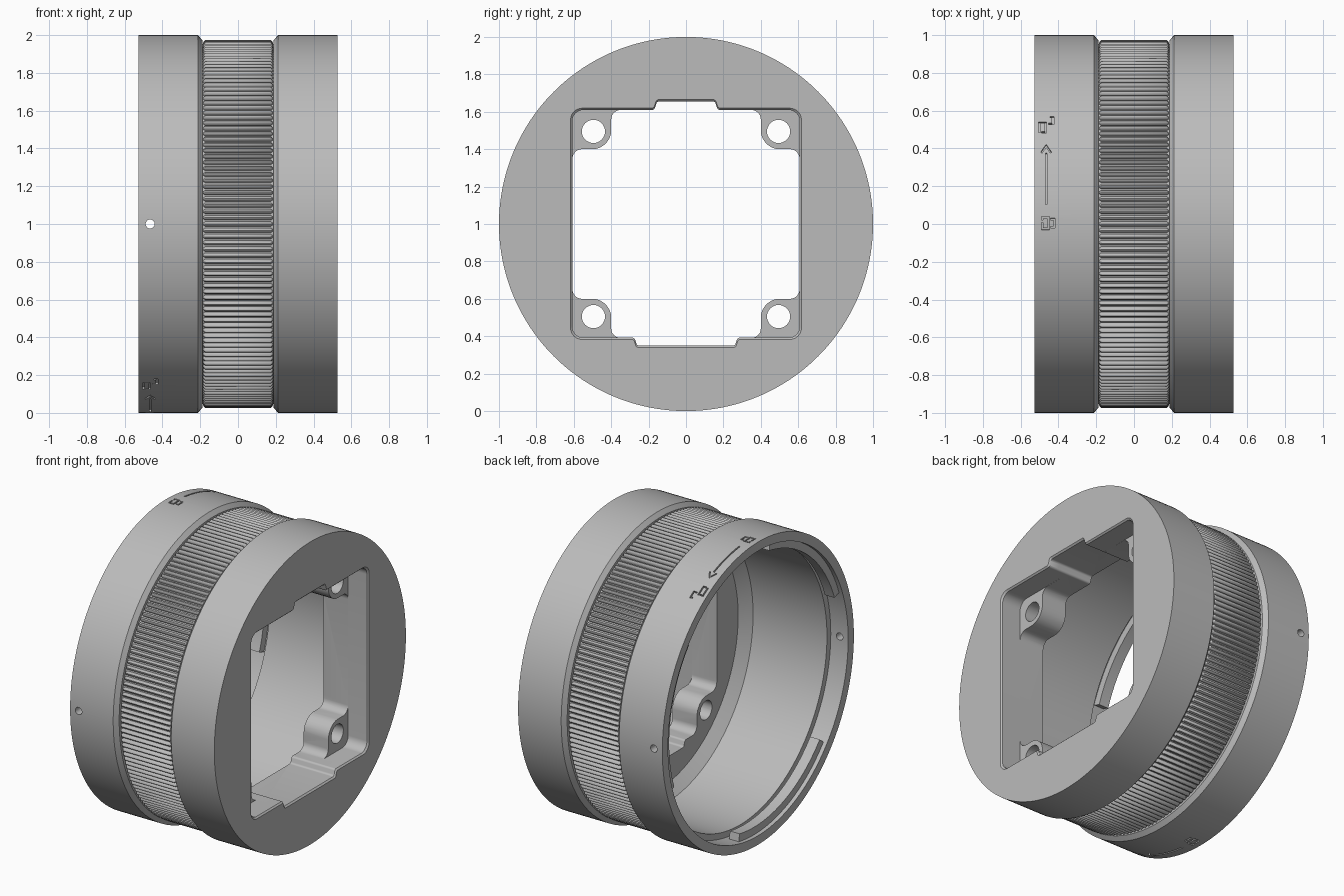
import bpy, bmesh, math
from mathutils import Vector

if "Cube" in bpy.data.objects:
    bpy.data.objects.remove(bpy.data.objects["Cube"])

HALF = 0.527
MARK_X = -0.465

grey = bpy.data.materials.new("matte grey")
grey.diffuse_color = (0.5, 0.5, 0.5, 1)
grey.use_nodes = True
grey.node_tree.nodes["Principled BSDF"].inputs["Base Color"].default_value = grey.diffuse_color


def polar(x, r, a):
    # ring axis runs along x at height 1
    return (x, r * math.cos(a), 1 + r * math.sin(a))


def finish(bm, name):
    bmesh.ops.recalc_face_normals(bm, faces=bm.faces)
    me = bpy.data.meshes.new(name)
    bm.to_mesh(me)
    bm.free()
    me.materials.append(grey)
    ob = bpy.data.objects.new(name, me)
    bpy.context.collection.objects.link(ob)
    return ob


def loft(bm, rings, closed=False):
    # skin a series of equal closed rings, capping the ends when open
    vs = [[bm.verts.new(p) for p in ring] for ring in rings]
    m = len(vs[0])
    for i in range(len(vs) if closed else len(vs) - 1):
        a, b = vs[i], vs[(i + 1) % len(vs)]
        for j in range(m):
            k = (j + 1) % m
            bm.faces.new((a[j], a[k], b[k], b[j]))
    if not closed:
        bm.faces.new(vs[0])
        bm.faces.new(vs[-1])


def lathe(bm, profile, a0=0.0, a1=math.tau, n=192):
    full = a1 - a0 > 6.28
    count = n if full else n + 1
    loft(bm, [[polar(x, r, a0 + (a1 - a0) * i / n) for x, r in profile]
              for i in range(count)], full)


def cut(ob, cutter):
    mod = ob.modifiers.new("cut", 'BOOLEAN')
    mod.object = cutter
    mod.solver = 'EXACT'
    bpy.context.view_layer.update()
    me = bpy.data.meshes.new_from_object(
        ob.evaluated_get(bpy.context.evaluated_depsgraph_get()))
    ob.modifiers.clear()
    ob.data = me


def smooth(ob, deg=30):
    bpy.ops.object.select_all(action='DESELECT')
    ob.select_set(True)
    bpy.context.view_layer.objects.active = ob
    bpy.ops.object.shade_smooth_by_angle(angle=math.radians(deg))


def fillet(points, steps=6):
    # round every corner (y, z, radius) of a closed outline
    out = []
    for i, (y, z, r) in enumerate(points):
        p = Vector((y, z))
        u = (Vector(points[i - 1][:2]) - p).normalized()
        v = (Vector(points[(i + 1) % len(points)][:2]) - p).normalized()
        half = u.angle(v) / 2
        c = p + (u + v).normalized() * r / math.sin(half)
        t = r / math.tan(half)
        s, e = p + u * t - c, p + v * t - c
        for k in range(steps + 1):
            out.append(c + s.lerp(e, k / steps).normalized() * r)
    return out


def prism(name, half, stations):
    outline = fillet(half + [(-y, z, r) for y, z, r in reversed(half)])
    bm = bmesh.new()
    loft(bm, [[(x, p.x * (1 + g), 1 + p.y * (1 + g)) for p in outline]
              for x, g in stations])
    return finish(bm, name)


def stroke(bm, path, turn, w=0.009):
    # engraved line: path of (x offset, degrees from top)
    pts = [Vector((x, math.radians(t))) for x, t in path]
    rings = []
    for i, p in enumerate(pts):
        d0 = (p - pts[i - 1]).normalized() if i else None
        d1 = (pts[i + 1] - p).normalized() if i < len(pts) - 1 else None
        d0, d1 = d0 or d1, d1 or d0
        d = (d0 + d1).normalized()
        n = Vector((-d.y, d.x)) * (w / 2) / max(d.dot(d0), 0.4)
        ring = []
        for q, r in ((p + n, 0.988), (p + n, 1.03), (p - n, 1.03), (p - n, 0.988)):
            ring.append(polar(MARK_X + q.x, r, math.pi / 2 - q.y + turn))
        rings.append(ring)
    loft(bm, rings)


# ring body: two smooth bands, grip groove, bored back, thick front plate
bm = bmesh.new()
lathe(bm, [(-HALF, 0.94), (-HALF, 1), (-0.212, 1), (-0.188, 0.972), (-0.188, 0.953),
           (0.188, 0.953), (0.188, 0.972), (0.212, 1), (HALF, 1), (HALF, 0.3),
           (0.2, 0.3), (0.2, 0.83), (0.14, 0.9), (-0.40, 0.9), (-0.40, 0.94)])
body = finish(bm, "ring_body")

# bayonet lugs inside the open rim
bm = bmesh.new()
for c in (50, -70, 170):
    a0, a1 = math.radians(180 - c - 30), math.radians(180 - c + 30)
    lathe(bm, [(-0.50, 0.89), (-0.50, 0.95), (-0.43, 0.95), (-0.43, 0.89)], a0, a1, 32)
lugs = finish(bm, "bayonet_lugs")

# square opening with notches, leaving recessed corner bosses behind it
bottom = [(0.262, -0.65, 0.015), (0.275, -0.608, 0.015)]
top = [(0.17, 0.61, 0.015), (0.155, 0.655, 0.015)]
wide = prism("opening_cutter", bottom + [(0.608, -0.608, 0.06), (0.608, 0.61, 0.06)] + top,
             [(0.38, 0), (0.517, 0), (0.537, 0.03)])
cross = []
for s in (-1, 1):
    corner = [(0.4, 0.609 * s, 0.05), (0.4, 0.4 * s, 0.1), (0.607, 0.4 * s, 0.05)]
    cross += corner if s < 0 else corner[::-1]
narrow = prism("boss_cutter", bottom + cross + top, [(0.0, 0), (0.45, 0)])

# screw holes, cross pin hole and engraved lock marks
bm = bmesh.new()


def drill(centre, axis, r, length):
    q = Vector(axis).to_track_quat('Z', 'Y').to_matrix().to_4x4()
    q.translation = centre
    bmesh.ops.create_cone(bm, cap_ends=True, segments=32, radius1=r, radius2=r,
                          depth=length, matrix=q)


for y in (-0.495, 0.495):
    for z in (0.505, 1.495):
        drill((0.3, y, z), (1, 0, 0), 0.062, 0.4)
for y in (-1, 1):
    drill((MARK_X, y, 1), (0, 1, 0), 0.024, 0.4)
for turn in (0, math.pi):
    stroke(bm, [(0, 6 + 2 * i) for i in range(9)], turn)
    stroke(bm, [(-0.025, 22.2), (0, 24.5), (0.025, 22.2)], turn)
    # closed lock
    stroke(bm, [(-0.02, 0.5), (-0.02, -1.5), (0.012, -1.5), (0.012, 2), (-0.02, 2), (-0.02, 1.2)], turn)
    stroke(bm, [(0.024, -1), (0.042, -1), (0.042, 1.5), (0.024, 1.5)], turn)
    # open lock
    stroke(bm, [(-0.035, 29), (-0.035, 32.5), (-0.003, 32.5), (-0.003, 29), (-0.024, 29)], turn)
    stroke(bm, [(0.012, 32), (0.036, 32), (0.036, 34.5), (0.02, 34.5)], turn)
holes = finish(bm, "hole_cutter")

for tool in (wide, narrow, holes):
    cut(body, tool)
cut(lugs, holes)
for tool in (wide, narrow, holes):
    bpy.data.objects.remove(tool)
smooth(body)
smooth(lugs)

# grip ribs with tapered ends
bm = bmesh.new()
COUNT = 180
for i in range(COUNT):
    a = math.tau * i / COUNT
    rings = []
    for x, s in ((-0.186, 0.35), (-0.174, 1), (0.174, 1), (0.186, 0.35)):
        ring = []
        for k in range(7):
            t = math.pi * k / 6
            ring.append(polar(x, 0.95 + 0.025 * s * math.sin(t),
                              a + 0.0135 * s * math.cos(t)))
        rings.append(ring)
    loft(bm, rings)
smooth(finish(bm, "grip_ribs"), 50)
